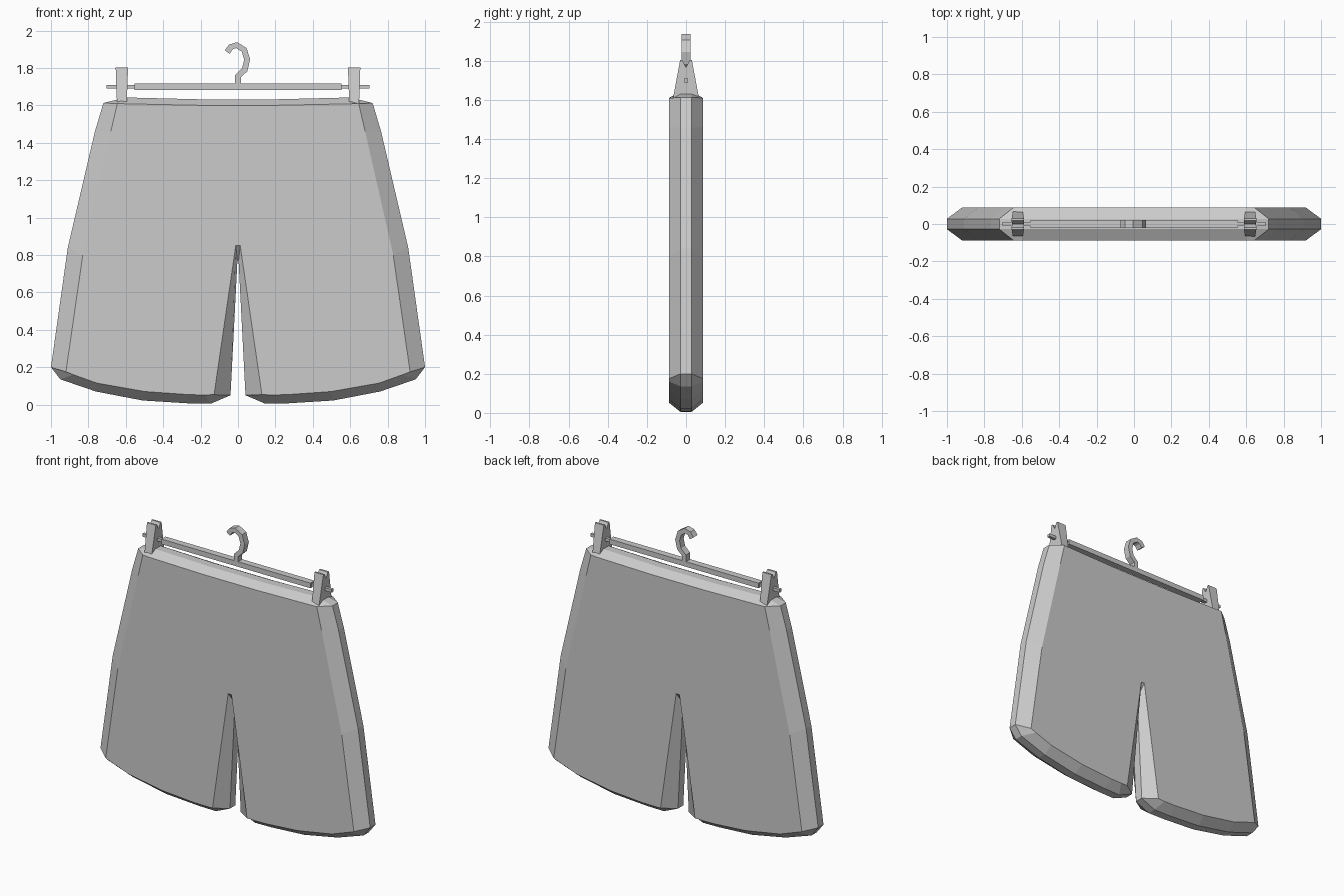
import bpy, bmesh
from mathutils import Vector

cube = bpy.data.objects.get("Cube")
if cube:
    bpy.data.objects.remove(cube, do_unlink=True)

grey = bpy.data.materials.new("plain_grey")
grey.use_nodes = True
COLOUR = (0.6, 0.6, 0.6, 1)
grey.diffuse_color = COLOUR
grey.node_tree.nodes["Principled BSDF"].inputs["Base Color"].default_value = COLOUR


def loft(name, rings):
    """Skin a stack of closed rings and cap both ends."""
    bm = bmesh.new()
    loops = [[bm.verts.new(p) for p in ring] for ring in rings]
    n = len(loops[0])
    for a, b in zip(loops, loops[1:]):
        for i in range(n):
            j = (i + 1) % n
            bm.faces.new((a[i], a[j], b[j], b[i]))
    bm.faces.new(loops[0])
    bm.faces.new(loops[-1])
    bmesh.ops.recalc_face_normals(bm, faces=bm.faces)
    mesh = bpy.data.meshes.new(name)
    bm.to_mesh(mesh)
    bm.free()
    mesh.materials.append(grey)
    obj = bpy.data.objects.new(name, mesh)
    bpy.context.collection.objects.link(obj)
    return obj


def bar(name, half_length, half_y, z, half_z):
    section = [(-half_y, z - half_z), (half_y, z - half_z),
               (half_y, z + half_z), (-half_y, z + half_z)]
    return loft(name, [[(x, y, h) for y, h in section]
                       for x in (-half_length, half_length)])


# Shorts: half outlines from the waist round the hem to the crotch
rim = [(0.2, 1.632), (0.6, 1.642), (0.72, 1.612), (0.765, 1.46), (0.91, 0.84),
       (1.0, 0.2), (0.95, 0.135), (0.76, 0.07), (0.51, 0.022), (0.27, 0.007),
       (0.145, 0.005), (0.04, 0.05), (0.003, 0.77)]
panel = [(0.2, 1.6), (0.6, 1.608), (0.645, 1.61), (0.68, 1.46), (0.83, 0.8),
         (0.92, 0.175), (0.88, 0.16), (0.755, 0.115), (0.5, 0.07), (0.26, 0.053),
         (0.18, 0.052), (0.128, 0.053), (0.012, 0.85)]


def outline(half, y):
    full = half + [(-x, z) for x, z in reversed(half)]
    return [(x, y, z) for x, z in full]


loft("shorts", [outline(panel, -0.087), outline(rim, -0.028),
                outline(rim, 0.028), outline(panel, 0.087)])

# Hanger: thick bar with a thinner rod running through it
bar("hanger_bar", 0.553, 0.022, 1.7, 0.017)
bar("hanger_rod", 0.702, 0.01, 1.699, 0.01)

# Clips: wedge with a notched top, flaring slightly upwards
clip = [(-0.068, 1.6), (-0.03, 1.803), (-0.018, 1.803), (0, 1.765),
        (0.018, 1.803), (0.03, 1.803), (0.068, 1.6)]
for side, cx in (("left", 0.621), ("right", -0.621)):
    loft(side + "_clip", [[(cx + s * (0.026 + 0.035 * (z - 1.6)), y, z)
                           for y, z in clip] for s in (-1, 1)])

# Hook: flat strip swept along a bent path
path = [Vector(p) for p in [(0, 1.7), (0, 1.755), (0.036, 1.79), (0.049, 1.845),
                            (0.033, 1.897), (-0.008, 1.922), (-0.038, 1.912),
                            (-0.058, 1.885)]]
rings = []
for i, p in enumerate(path):
    t = (path[min(i + 1, len(path) - 1)] - path[max(i - 1, 0)]).normalized()
    side = Vector((-t.y, t.x)) * 0.016
    a, b = p + side, p - side
    rings.append([(a.x, -0.022, a.y), (a.x, 0.022, a.y),
                  (b.x, 0.022, b.y), (b.x, -0.022, b.y)])
loft("hook", rings)
